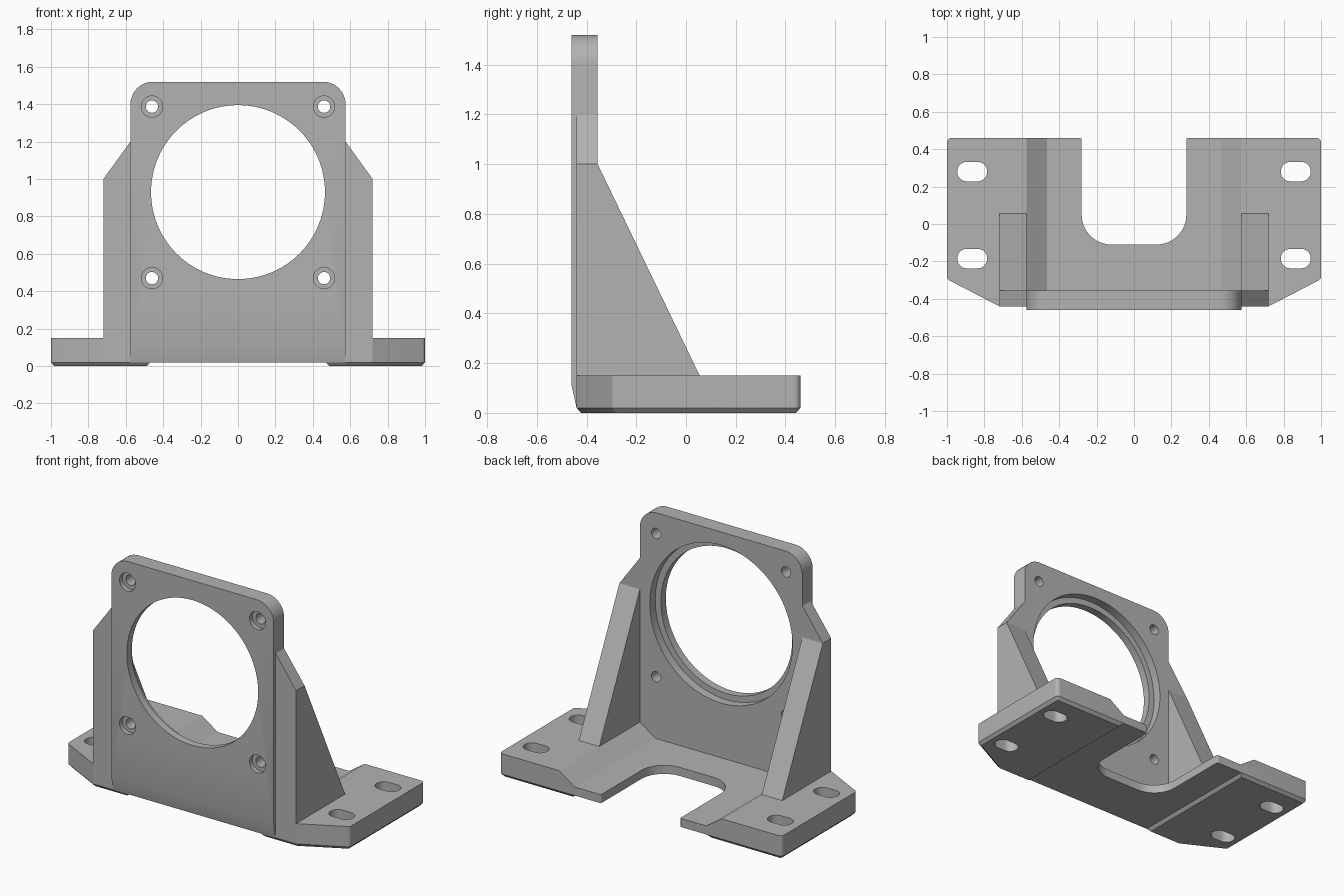
import bpy, bmesh, math
from mathutils import Vector

if "Cube" in bpy.data.objects:
    bpy.data.objects.remove(bpy.data.objects["Cube"], do_unlink=True)

grey = bpy.data.materials.new("machined grey")
grey.use_nodes = True
grey.diffuse_color = (0.45, 0.45, 0.45, 1)
grey.node_tree.nodes["Principled BSDF"].inputs["Base Color"].default_value = (0.45, 0.45, 0.45, 1)


def fillet(corners, steps=10):
    """Outline from (x, y, radius) corners, rounding each one."""
    out = []
    for i, (x, y, r) in enumerate(corners):
        p = Vector((x, y))
        if r == 0:
            out.append(p)
            continue
        a = (Vector(corners[i - 1][:2]) - p).normalized()
        b = (Vector(corners[(i + 1) % len(corners)][:2]) - p).normalized()
        half = a.angle(b) / 2
        centre = p + (a + b).normalized() * r / math.sin(half)
        start, end = p + a * r / math.tan(half) - centre, p + b * r / math.tan(half) - centre
        turn = start.angle(end)
        for k in range(steps + 1):
            t = k / steps
            out.append(centre + (start * math.sin((1 - t) * turn) + end * math.sin(t * turn)) / math.sin(turn))
    return out


def prism(name, outline, axis, lo, hi, chamfer=None):
    """Extrude an outline along an axis; chamfer = (inset, depth) on the low end."""
    place = {"x": lambda u, v, w: (w, u, v),
             "y": lambda u, v, w: (u, w, v),
             "z": lambda u, v, w: (u, v, w)}[axis]
    bm = bmesh.new()
    low = bm.faces.new([bm.verts.new(place(p[0], p[1], lo)) for p in outline])
    copy = bmesh.ops.extrude_face_region(bm, geom=[low], use_keep_orig=True)["geom"]
    shift = Vector(place(0, 0, hi - lo))
    for v in copy:
        if isinstance(v, bmesh.types.BMVert):
            v.co += shift
    bmesh.ops.recalc_face_normals(bm, faces=bm.faces)
    if chamfer:
        bm.faces.ensure_lookup_table()
        bottom = min(bm.faces, key=lambda f: f.calc_center_median().z)
        bmesh.ops.inset_region(bm, faces=[bottom], thickness=chamfer[0], depth=chamfer[1], use_even_offset=True)
    mesh = bpy.data.meshes.new(name)
    bm.to_mesh(mesh)
    bm.free()
    mesh.materials.append(grey)
    obj = bpy.data.objects.new(name, mesh)
    bpy.context.collection.objects.link(obj)
    return obj


def circle(x, z, r, n=64):
    return [(x + r * math.cos(2 * math.pi * i / n), z + r * math.sin(2 * math.pi * i / n)) for i in range(n)]


def boolean(obj, tools, operation="DIFFERENCE"):
    bpy.context.view_layer.objects.active = obj
    for tool in tools:
        mod = obj.modifiers.new("cut", "BOOLEAN")
        mod.operation, mod.object, mod.solver = operation, tool, "EXACT"
        bpy.ops.object.modifier_apply(modifier=mod.name)


def mirrored(points, s):
    return [(s * p[0], *p[1:]) for p in points]


PLATE, WING, BACK, FRONT = 0.575, 0.72, -0.355, -0.46
SEAT = -0.44
parts, cutters = [], []

# Base slab: thick feet sloping down to a thin web, trimmed to the U-shaped plan
half = [(1, 0.02), (1, 0.15), (PLATE, 0.15), (0.465, 0.075)]
section = half + mirrored(half, -1)[::-1]
base = prism("base_slab", section, "y", -0.6, 0.6)
plan = [(0.28, 0.46, 0.01), (1, 0.46, 0.025), (1, -0.295, 0.025), (WING, SEAT, 0)]
notch = [(-0.28, -0.11, 0.16), (0.28, -0.11, 0.16)]
outline = fillet(notch + plan + mirrored(plan, -1)[::-1])
trim = prism("plan_trim", outline, "z", -0.1, 0.3)
boolean(base, [trim], "INTERSECT")
cutters.append(trim)
parts.append(base)

# Mounting slots
slots = []
for s in (1, -1):
    for y in (0.28, -0.185):
        x = s * 0.865
        box = [(x - 0.08, y - 0.052), (x + 0.08, y - 0.052), (x + 0.08, y + 0.052), (x - 0.08, y + 0.052)]
        slots.append(prism("slot_cutter", fillet([(*p, 0.051) for p in box]), "z", -0.1, 0.3))
cutters += slots
boolean(base, slots)

# Raised foot pads with chamfered lower edges
for s, side in ((1, "left"), (-1, "right")):
    pad_plan = [(0.47, 0.46, 0)] + plan[1:] + [(0.47, SEAT, 0)]
    pad = prism(side + "_foot_pad", fillet(mirrored(pad_plan, s), 4), "z", 0.02, 0.03, (0.018, 0.02))
    boolean(pad, slots)
    parts.append(pad)

# Upright face plate with rounded top corners
face = fillet([(-PLATE, 0.02, 0), (PLATE, 0.02, 0), (PLATE, 1.52, 0.12), (-PLATE, 1.52, 0.12)])
plate = prism("face_plate", face, "y", FRONT, BACK)
holes = [prism("bore_cutter", circle(0, 0.93, 0.465, 96), "y", -0.6, 0),
         prism("recess_cutter", circle(0, 0.93, 0.505, 96), "y", -0.41, 0),
         prism("toe_cutter", [(FRONT, 0.11), (SEAT, 0.02), (SEAT, -0.1), (-0.6, -0.1), (-0.6, 0.11)], "x", -1, 1)]
for x in (-0.46, 0.46):
    for z in (0.47, 1.387):
        holes.append(prism("bolt_cutter", circle(x, z, 0.033, 32), "y", -0.6, 0))
        holes.append(prism("bolt_seat_cutter", circle(x, z, 0.057, 32), "y", -0.6, FRONT + 0.03))
boolean(plate, holes)
cutters += holes
parts.append(plate)

# Side wings and triangular ribs
for s, side in ((1, "left"), (-1, "right")):
    wing = [(PLATE, 0.02), (WING, 0.02), (WING, 1.0), (PLATE, 1.2)]
    parts.append(prism(side + "_wing", mirrored(wing, s), "y", SEAT, BACK))
    rib = [(BACK, 0.15), (0.055, 0.15), (BACK, 1.0)]
    parts.append(prism(side + "_rib", rib, "x", *sorted((s * PLATE, s * WING))))

# Cutters are already applied
for tool in cutters:
    bpy.data.objects.remove(tool, do_unlink=True)

bpy.ops.object.select_all(action="DESELECT")
for obj in parts:
    obj.select_set(True)
bpy.context.view_layer.objects.active = plate
bpy.ops.object.shade_smooth_by_angle(angle=math.radians(25))
